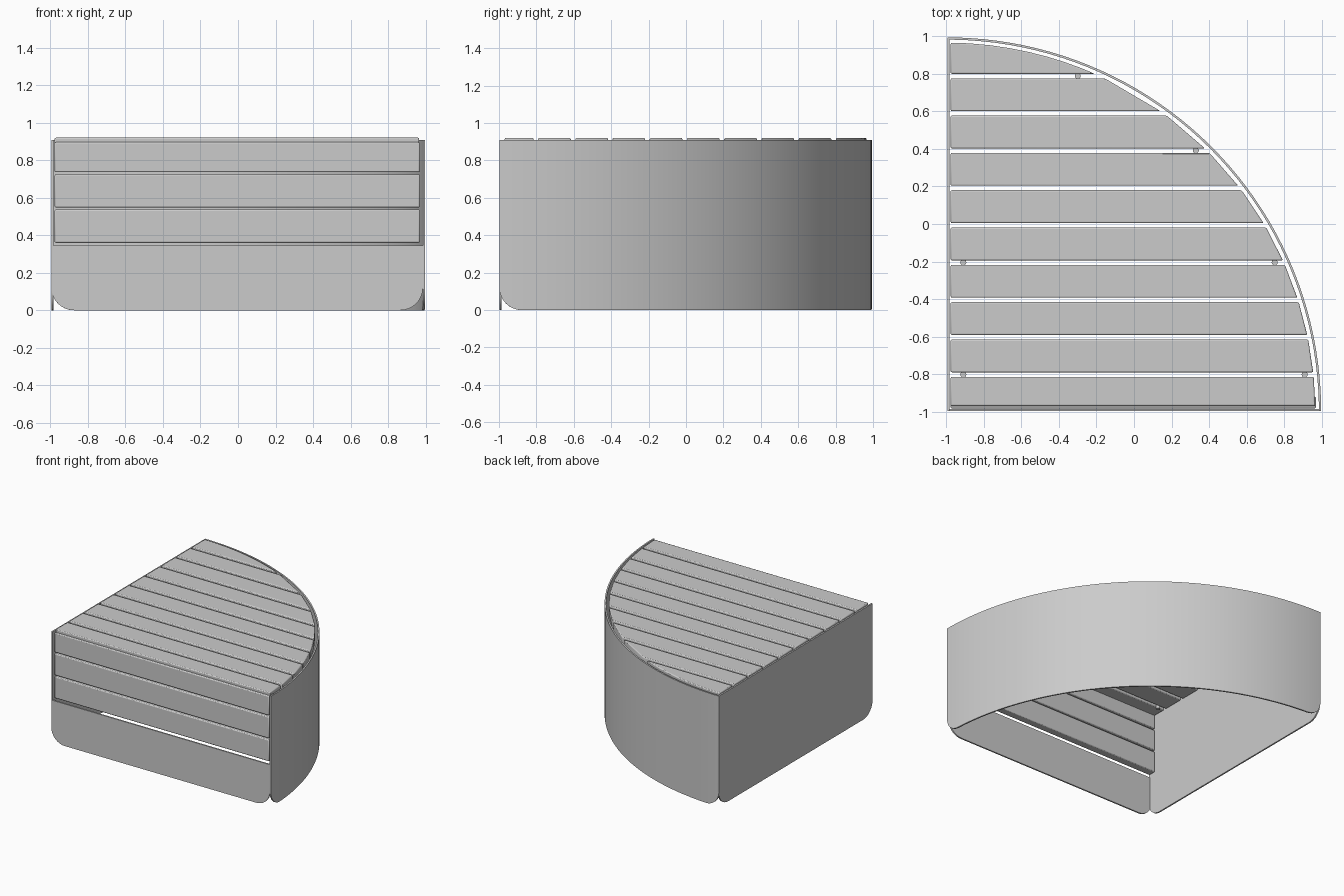
import bpy, bmesh, math
from mathutils import Vector

if "Cube" in bpy.data.objects:
    bpy.data.objects.remove(bpy.data.objects["Cube"], do_unlink=True)

grey = bpy.data.materials.new("light grey")
grey.use_nodes = True
grey.diffuse_color = (0.6, 0.6, 0.6, 1)
grey.node_tree.nodes["Principled BSDF"].inputs["Base Color"].default_value = (0.6, 0.6, 0.6, 1)

CORNER = Vector((-0.995, -0.998))   # the right angle of the quarter circle
RADIUS = 1.993
SHEET = 0.012
ROUND = 0.12                        # radius of the lower sheet corners
SLAT_RADIUS = 1.967


def finish(name, bm, bevel=0):
    bmesh.ops.recalc_face_normals(bm, faces=bm.faces[:])
    mesh = bpy.data.meshes.new(name)
    bm.to_mesh(mesh)
    bm.free()
    mesh.materials.append(grey)
    ob = bpy.data.objects.new(name, mesh)
    bpy.context.collection.objects.link(ob)
    if bevel:
        mod = ob.modifiers.new("eased edges", "BEVEL")
        mod.width, mod.segments = bevel, 2
    bpy.ops.object.select_all(action="DESELECT")
    ob.select_set(True)
    bpy.context.view_layer.objects.active = ob
    bpy.ops.object.shade_smooth_by_angle(angle=math.radians(35))
    return ob


def sheet(name, length, top, place, middle=1):
    """Upright sheet with rounded lower corners; place(s, depth) gives its plan position."""
    arc = [ROUND * (1 - math.cos(i * math.pi / 16)) for i in range(9)]
    inner = [ROUND + (length - 2 * ROUND) * i / middle for i in range(1, middle)]
    stations = arc + inner + [length - s for s in reversed(arc)]
    bm = bmesh.new()
    rings = []
    for s in stations:
        e = max(0, ROUND - min(s, length - s))
        low = ROUND - math.sqrt(max(0, ROUND ** 2 - e ** 2))
        rings.append([bm.verts.new((*place(s, d), z)) for d, z in
                      ((0, low), (0, top), (SHEET, top), (SHEET, low))])
    for a, b in zip(rings, rings[1:]):
        for i in range(4):
            j = (i + 1) % 4
            bm.faces.new((a[i], a[j], b[j], b[i]))
    bm.faces.new(rings[0])
    bm.faces.new(rings[-1])
    return finish(name, bm)


def prism(name, outline, low, high, bevel=0.007):
    bm = bmesh.new()
    face = bm.faces.new([bm.verts.new((x, y, low)) for x, y in outline])
    up = bmesh.ops.extrude_face_region(bm, geom=[face])["geom"]
    bmesh.ops.translate(bm, vec=(0, 0, high - low),
                        verts=[v for v in up if isinstance(v, bmesh.types.BMVert)])
    return finish(name, bm, bevel)


# Metal sheets: front, straight side and curved side
def along_arc(s, depth):
    a = s / RADIUS
    return CORNER + (RADIUS - depth) * Vector((math.cos(a), math.sin(a)))


sheet("front_panel", RADIUS - SHEET, 0.345, lambda s, d: CORNER + Vector((s, d)))
sheet("side_panel", RADIUS, 0.908, lambda s, d: CORNER + Vector((d, s)))
sheet("curved_panel", RADIUS * math.pi / 2, 0.908, along_arc, 40)


# Seat slats, cut to the curve at one end
def reach(y):
    return -1 + math.sqrt(max(0, SLAT_RADIUS ** 2 - (y + 1) ** 2))


LEFT = -0.978
for i in range(10):
    near = -0.97 if i == 0 else -0.99 + 0.199 * i
    far = min(-0.815 + 0.199 * i, 0.966)
    cuts = 8 if i == 9 else 1
    ys = [near + (far - near) * math.sin(k / cuts * math.pi / 2) for k in range(cuts + 1)]
    end = [(reach(y), y) for y in ys]
    prism(f"seat_slat_{i + 1}", [(LEFT, near)] + end + [(LEFT, far)], 0.85, 0.92)

# Front slats
for i in range(3):
    low = 0.36 + 0.188 * i
    prism(f"front_slat_{i + 1}", [(LEFT, -0.984), (0.97, -0.984), (0.97, -0.92), (LEFT, -0.92)],
          low, min(low + 0.177, 0.896))

# Small fixing pegs under the seat
for i, (x, y) in enumerate([(-0.91, -0.803), (0.91, -0.803), (-0.91, -0.205), (0.75, -0.205),
                            (0.33, 0.392), (-0.3, 0.79)]):
    ring = [(x + 0.016 * math.cos(k * math.pi / 6), y + 0.016 * math.sin(k * math.pi / 6))
            for k in range(12)]
    prism(f"fixing_peg_{i + 1}", ring, 0.83, 0.87, 0)
